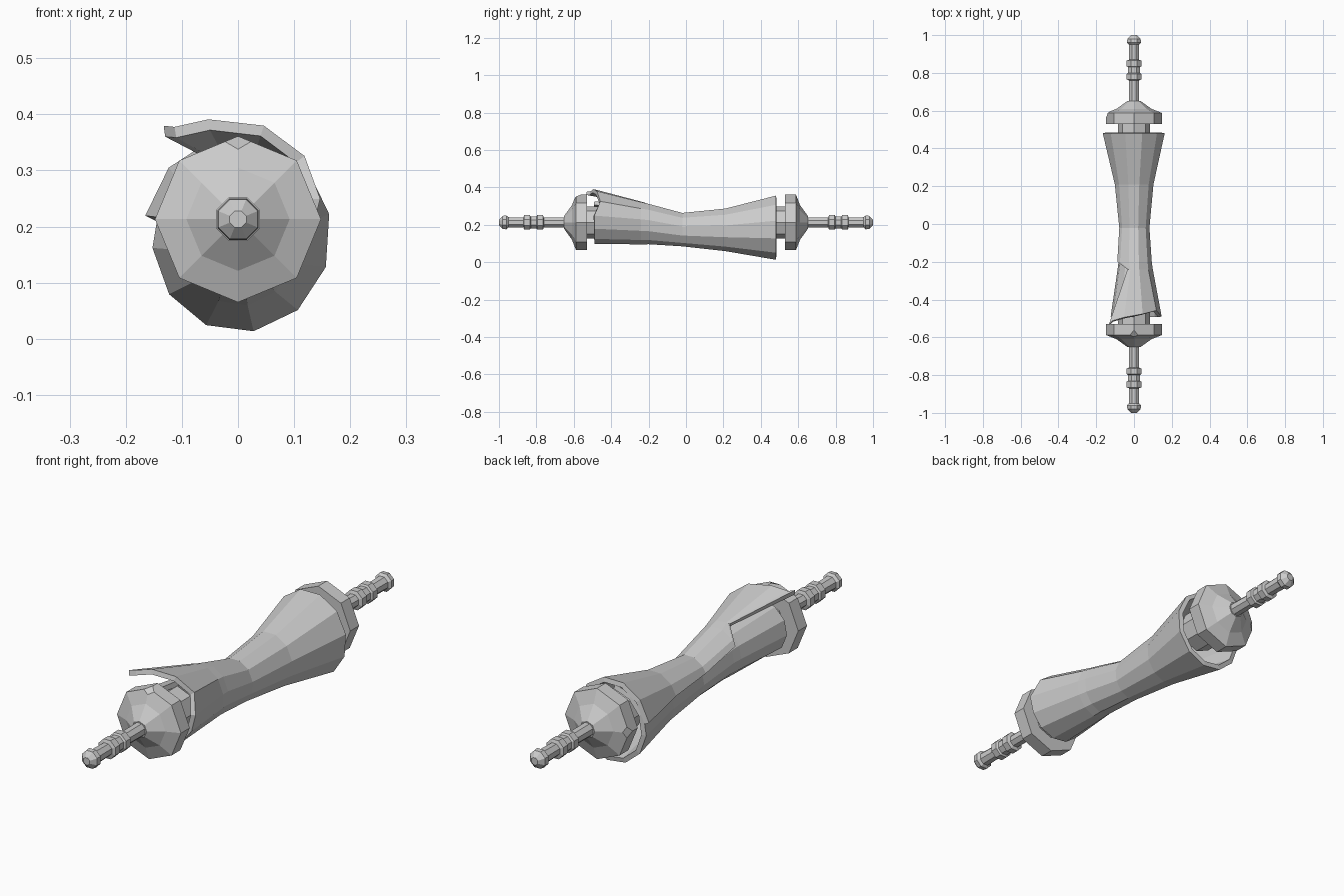
import bpy, bmesh
from math import sin, cos, radians

cube = bpy.data.objects.get("Cube")
if cube:
    bpy.data.objects.remove(cube, do_unlink=True)

AXIS_Z = 0.213

grey = bpy.data.materials.new("plain_grey")
grey.use_nodes = True
grey.diffuse_color = (0.6, 0.6, 0.6, 1)
grey.node_tree.nodes["Principled BSDF"].inputs["Base Color"].default_value = (0.6, 0.6, 0.6, 1)


def finish(name, bm):
    mesh = bpy.data.meshes.new(name)
    bm.to_mesh(mesh)
    bm.free()
    mesh.materials.append(grey)
    obj = bpy.data.objects.new(name, mesh)
    bpy.context.collection.objects.link(obj)
    return obj


def lathe(name, profile, side, turn=0, chip=None):
    """Eight-sided turned part along y; profile holds (distance, radius)."""
    bm = bmesh.new()
    rings = []
    for y, r in profile:
        angles = [radians(turn + 45 * k) for k in range(8)]
        rings.append([bm.verts.new((r * cos(a), side * y, AXIS_Z + r * sin(a))) for a in angles])
    for a, b in zip(rings, rings[1:]):
        for k in range(8):
            n = (k + 1) % 8
            bm.faces.new((a[k], a[n], b[n], b[k]))
    bm.faces.new(rings[0])
    bm.faces.new(rings[-1])
    if chip:
        ring, corner = chip
        bmesh.ops.bevel(bm, geom=[rings[ring][corner]], offset=0.025, segments=1, affect='VERTICES')
    bmesh.ops.recalc_face_normals(bm, faces=bm.faces)
    return finish(name, bm)


# Rod handles, end caps and necks at both ends
HANDLE = [(0.62, 0.03), (0.76, 0.028), (0.765, 0.042), (0.795, 0.042), (0.80, 0.034),
          (0.83, 0.034), (0.835, 0.042), (0.865, 0.042), (0.87, 0.028), (0.95, 0.03),
          (0.96, 0.04), (0.98, 0.038), (1.0, 0.016)]
CAP = [(0.53, 0.148), (0.588, 0.148), (0.61, 0.092), (0.652, 0.034)]
NECK = [(0.40, 0.086), (0.54, 0.086)]
for label, side, corner in (("front", -1, 2), ("back", 1, 4)):
    lathe(label + "_handle", HANDLE, side, 22.5)
    lathe(label + "_cap", CAP, side, chip=(1, corner))
    lathe(label + "_neck", NECK, side)

# Rolled sheet: y, centre height, half width, half height, angle of the outer edge, flare
STATIONS = [(-0.49, 0.218, 0.140, 0.130, 128, 0.075),
            (-0.24, 0.203, 0.103, 0.118, 108, 0.008),
            (-0.20, 0.200, 0.098, 0.114, 150, 0.004),
            (-0.02, 0.171, 0.086, 0.096, 155, 0),
            (0.21, 0.170, 0.108, 0.121, 160, 0),
            (0.48, 0.182, 0.169, 0.180, 168, 0)]
COUNT = 15
bm = bmesh.new()
rows = []
for s, (y, cz, rx, rz, edge, flare) in enumerate(STATIONS):
    row = []
    for i in range(COUNT):
        a = radians(min(168 - 31 * i, edge - 4 * i))
        grow = flare * max(0, 1 - i / 6) - 0.0022 * max(0, i - 4)
        # Torn, slanted front rim
        rim = -0.53 + 0.018 * i if s == 0 and i < 5 else y
        row.append(bm.verts.new(((rx + grow) * cos(a), rim, cz + (rz + grow) * sin(a))))
    rows.append(row)
for a, b in zip(rows, rows[1:]):
    for i in range(COUNT - 1):
        bm.faces.new((a[i], a[i + 1], b[i + 1], b[i]))
sheet = finish("rolled_sheet", bm)
solid = sheet.modifiers.new("thickness", 'SOLIDIFY')
solid.thickness = 0.02
solid.offset = -1
